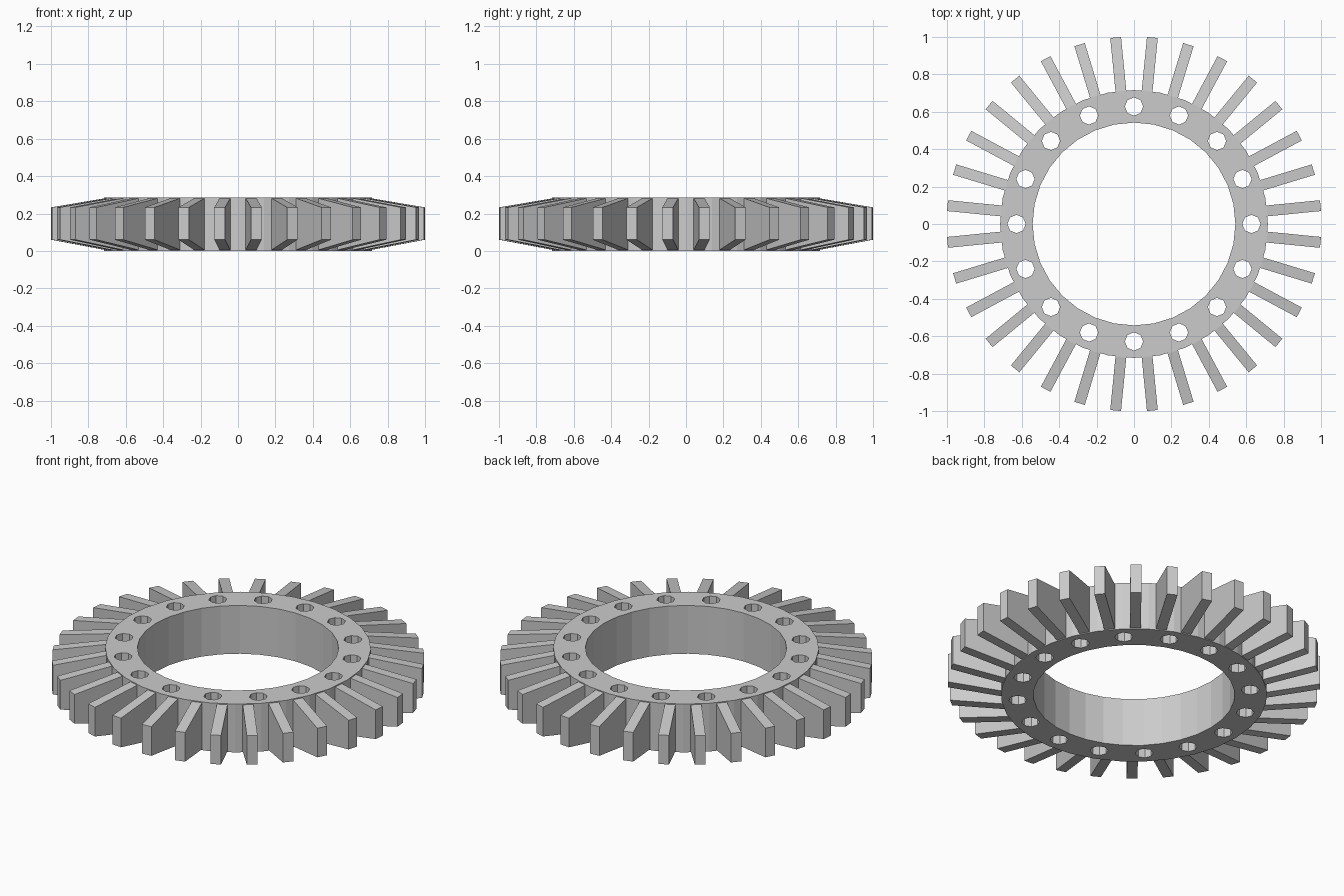
import bpy, bmesh
from math import cos, sin, pi, tau

if "Cube" in bpy.data.objects:
    bpy.data.objects.remove(bpy.data.objects["Cube"])

H = 0.287


def make_object(name, bm):
    bmesh.ops.recalc_face_normals(bm, faces=bm.faces[:])
    me = bpy.data.meshes.new(name)
    bm.to_mesh(me)
    bm.free()
    ob = bpy.data.objects.new(name, me)
    bpy.context.collection.objects.link(ob)
    return ob


def circle(bm, r, z, n, cx=0.0, cy=0.0):
    return [bm.verts.new((cx + r * cos(tau * i / n), cy + r * sin(tau * i / n), z)) for i in range(n)]


# Flat hub ring with a square cross-section
bm = bmesh.new()
n = 32
loops = [circle(bm, r, z, n) for r, z in ((0.542, 0), (0.716, 0), (0.716, H), (0.542, H))]
for k in range(4):
    a, b = loops[k], loops[(k + 1) % 4]
    for i in range(n):
        j = (i + 1) % n
        bm.faces.new((a[i], a[j], b[j], b[i]))
ring = make_object("hub_ring", bm)

# Sixteen octagonal bolt holes
bm = bmesh.new()
for k in range(16):
    t = tau * k / 16
    lo, hi = [circle(bm, 0.049, z, 8, 0.628 * cos(t), 0.628 * sin(t)) for z in (-0.1, H + 0.1)]
    bm.faces.new(lo)
    bm.faces.new(hi)
    for i in range(8):
        j = (i + 1) % 8
        bm.faces.new((lo[i], lo[j], hi[j], hi[i]))
cutter = make_object("hole_cutter", bm)
cutter.hide_render = True
cutter.hide_viewport = False
mod = ring.modifiers.new("bolt_holes", 'BOOLEAN')
mod.operation = 'DIFFERENCE'
mod.solver = 'EXACT'
mod.object = cutter
bpy.context.view_layer.objects.active = ring
bpy.ops.object.modifier_apply(modifier=mod.name)
bpy.data.objects.remove(cutter)

# Thirty-two radial teeth, tapering in height towards the tip
bm = bmesh.new()
profile = [(0.692, 0.004), (0.716, 0.006), (1.002, 0.06),
           (1.002, 0.233), (0.716, H - 0.006), (0.692, H - 0.004)]
w = 0.029
for k in range(32):
    t = tau * (k + 0.5) / 32
    c, s = cos(t), sin(t)
    sides = [[bm.verts.new((r * c - d * s, r * s + d * c, z)) for r, z in profile] for d in (-w, w)]
    bm.faces.new(sides[0])
    bm.faces.new(sides[1])
    for i in range(6):
        j = (i + 1) % 6
        bm.faces.new((sides[0][i], sides[0][j], sides[1][j], sides[1][i]))
make_object("radial_teeth", bm)
